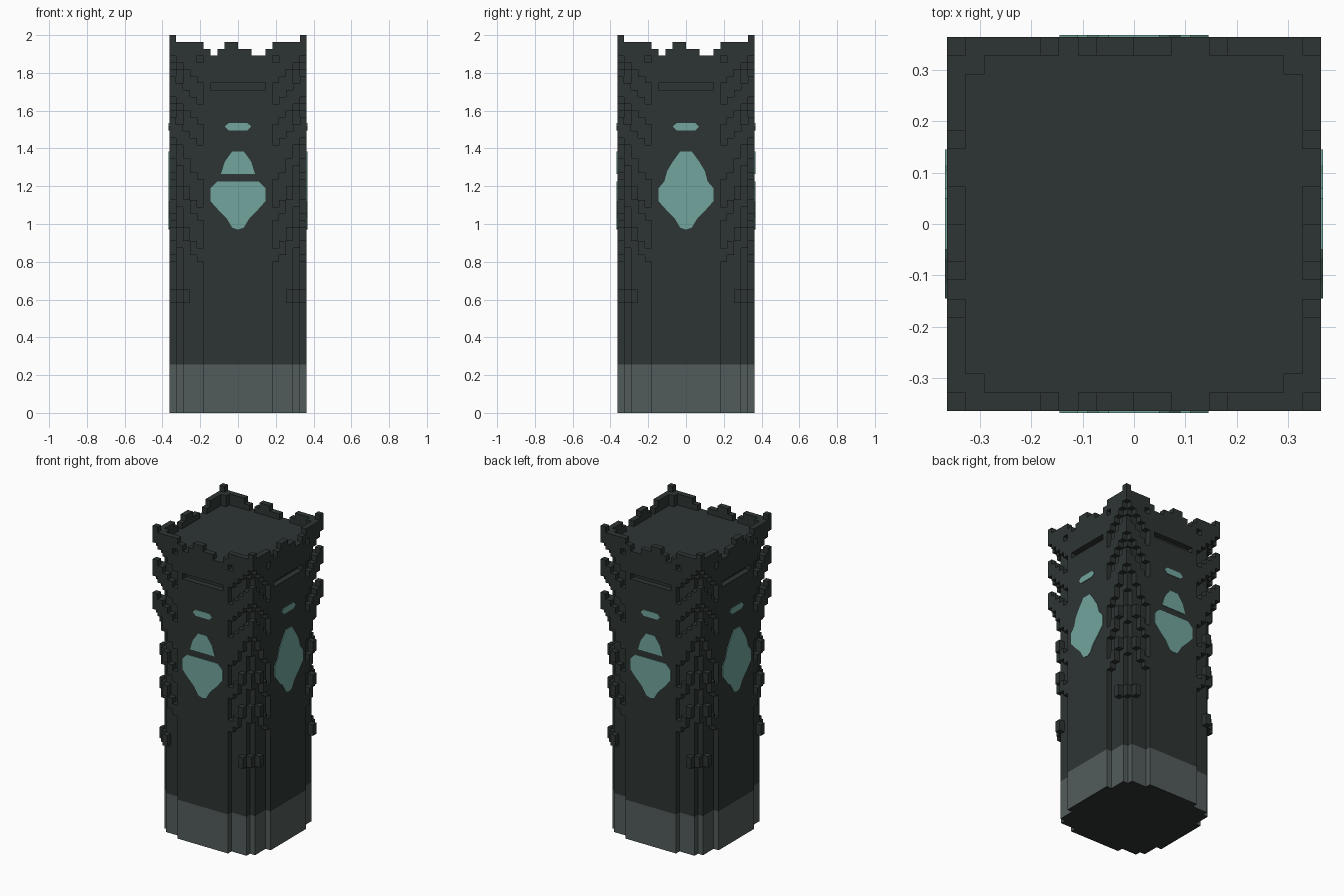
import bpy, bmesh, math
from mathutils import Vector, Matrix

if "Cube" in bpy.data.objects:
    bpy.data.objects.remove(bpy.data.objects["Cube"])

U = 2.0 / 55            # block size: the pillar is 20 x 20 x 55 blocks


def material(name, rgb):
    m = bpy.data.materials.new(name)
    m.diffuse_color = (*rgb, 1)
    m.use_nodes = True
    m.node_tree.nodes["Principled BSDF"].inputs["Base Color"].default_value = m.diffuse_color
    return m


DARK = material("dark stone", (0.027, 0.036, 0.034))
GREY = material("grey stone", (0.084, 0.107, 0.105))
TEAL = material("teal glow", (0.171, 0.376, 0.337))

# Block spans (bottom, top) relative to a tier's top, keyed by (outer, inner) ring cell
LARGE = {(10, 10): (-3, 0), (10, 9): (-4, -1), (9, 9): (-5, -1),
         (10, 8): (-5, -2), (10, 7): (-6, -3), (10, 6): (-7, -4)}
SMALL = {(9, 9): (-3, 0), (10, 8): (-2, 0), (10, 7): (-4, -2), (10, 6): (-5, -3)}
STUD = {(9, 9): (-2, 0), (10, 8): (-2, 0)}
TIERS = [(55, LARGE), (49, LARGE), (43, LARGE),
         (39, SMALL), (33, SMALL), (27, SMALL), (18, STUD)]
RIM_LEFT = {10: 55, 9: 54, 8: 54, 7: 54, 6: 54, 5: 53, 4: 52, 3: 53, 2: 54, 1: 54}
RIM_RIGHT = {**RIM_LEFT, 3: 52, 2: 53, 1: 53}


def filled(i, j, k):
    """Is block (i, j, k) solid? i, j run from -10 to 9."""
    a, b = (i + 1 if i >= 0 else -i), (j + 1 if j >= 0 else -j)
    hi, lo = max(a, b), min(a, b)
    if not 0 <= k < 55 or hi > 10:
        return False
    # shaft with stepped corners
    if lo <= {10: 5, 9: 8}.get(hi, 10) and k < 52:
        return not (hi == 10 and lo <= 4 and k == 47)      # groove below the cornice
    # upturned crown rim
    if hi == 10 and k >= 52:
        along = j if a == 10 else i
        return k < (RIM_RIGHT if along >= 0 else RIM_LEFT)[lo]
    # flared corner ornaments
    return any((hi, lo) in t and top + t[hi, lo][0] <= k < top + t[hi, lo][1]
               for top, t in TIERS)


def new_object(name, bm, mats):
    me = bpy.data.meshes.new(name)
    bm.to_mesh(me)
    bm.free()
    for m in mats:
        me.materials.append(m)
    ob = bpy.data.objects.new(name, me)
    bpy.context.collection.objects.link(ob)
    return ob


def build_pillar():
    solid = {(i, j, k) for i in range(-10, 10) for j in range(-10, 10)
             for k in range(55) if filled(i, j, k)}
    bm = bmesh.new()
    verts = {}

    def vert(p):
        if p not in verts:
            verts[p] = bm.verts.new(Vector(p) * U)
        return verts[p]

    # only the exposed block sides become faces
    for c in solid:
        for ax in range(3):
            for s in (0, 1):
                n = list(c)
                n[ax] += 1 if s else -1
                if tuple(n) in solid:
                    continue
                quad = []
                for du, dv in ((0, 0), (1, 0), (1, 1), (0, 1)):
                    p = list(c)
                    p[ax] += s
                    p[(ax + 1) % 3] += du
                    p[(ax + 2) % 3] += dv
                    quad.append(vert(tuple(p)))
                bm.faces.new(quad if s else quad[::-1])

    # grey foot band
    cut = 0.255
    bmesh.ops.bisect_plane(bm, geom=bm.verts[:] + bm.edges[:] + bm.faces[:],
                           plane_co=(0, 0, cut), plane_no=(0, 0, 1))
    for f in bm.faces:
        low = f.calc_center_median().z < cut and abs(f.normal.z) < 0.5
        f.normal_update()
        low = f.calc_center_median().z < cut and abs(f.normal.z) < 0.5
        f.material_index = 1 if low else 0
    bmesh.ops.dissolve_limit(bm, angle_limit=math.radians(1), verts=bm.verts[:],
                             edges=bm.edges[:], delimit={'MATERIAL'})
    new_object("pillar", bm, [DARK, GREY])


def plate(name, half, turn, mat):
    """Thin mirrored outline plate on one side of the shaft."""
    pts = half + [(-x, z) for x, z in reversed(half) if x > 0]
    bm = bmesh.new()
    y = -10 * U
    face = bm.faces.new([bm.verts.new((x, y, z)) for x, z in pts])
    ext = bmesh.ops.extrude_face_region(bm, geom=[face])
    bmesh.ops.translate(bm, vec=(0, -0.004, 0),
                        verts=[v for v in ext["geom"] if isinstance(v, bmesh.types.BMVert)])
    bmesh.ops.recalc_face_normals(bm, faces=bm.faces[:])
    bm.transform(Matrix.Rotation(turn, 4, 'Z'))
    new_object(name, bm, [mat])


build_pillar()

# Teal glowing marks on all four sides
LOWER = [(0, 0.97), (0.03, 0.98), (0.06, 1.03), (0.10, 1.07), (0.145, 1.12), (0.145, 1.19)]
UPPER = [(0.07, 1.33), (0.03, 1.385), (0, 1.385)]
SLIT = [(0, 1.495), (0.05, 1.495), (0.07, 1.515), (0.05, 1.535), (0, 1.535)]
for n, side in enumerate(("front", "right", "back", "left")):
    turn = n * math.pi / 2
    if n % 2 == 0:      # split mark
        plate(side + "_lower_mark", LOWER + [(0.11, 1.225), (0, 1.225)], turn, TEAL)
        plate(side + "_upper_mark", [(0, 1.265), (0.09, 1.265)] + UPPER, turn, TEAL)
    else:               # joined mark
        plate(side + "_mark", LOWER + [(0.115, 1.225), (0.10, 1.28)] + UPPER, turn, TEAL)
    plate(side + "_slit", SLIT, turn, TEAL)
